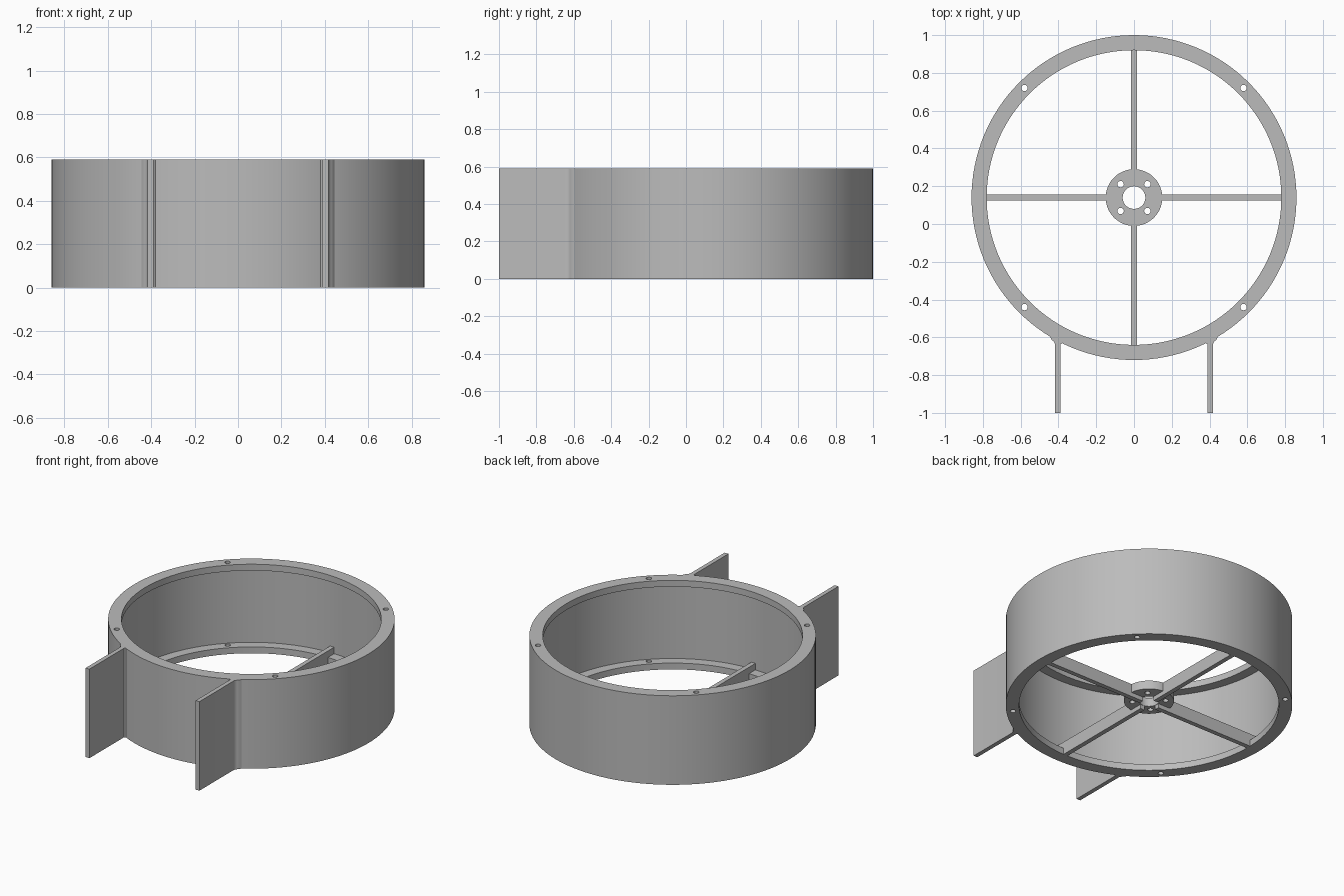
import bpy, bmesh, math
from mathutils import Matrix, Vector

if "Cube" in bpy.data.objects:
    bpy.data.objects.remove(bpy.data.objects["Cube"], do_unlink=True)

CY = 0.14            # ring axis in y
H = 0.59             # ring height
R_OUT, R_WALL, R_LIP = 0.86, 0.845, 0.78
LIP = 0.042          # flange thickness
SPOKE_TOP = 0.085
FIN_X, FIN_HALF = 0.403, 0.014

grey = bpy.data.materials.new("plain_grey")
grey.use_nodes = True
grey.diffuse_color = (0.5, 0.5, 0.5, 1)
grey.node_tree.nodes["Principled BSDF"].inputs["Base Color"].default_value = (0.5, 0.5, 0.5, 1)


def finish(name, bm):
    """Turn a bmesh into a named, coloured object."""
    bmesh.ops.recalc_face_normals(bm, faces=bm.faces)
    mesh = bpy.data.meshes.new(name)
    bm.to_mesh(mesh)
    bm.free()
    mesh.materials.append(grey)
    obj = bpy.data.objects.new(name, mesh)
    bpy.context.collection.objects.link(obj)
    return obj


def lathe(name, profile, steps=128):
    """Revolve a closed (radius, z) profile around the ring axis."""
    bm = bmesh.new()
    verts = [bm.verts.new((r, CY, z)) for r, z in profile]
    edges = [bm.edges.new((v, verts[i - 1])) for i, v in enumerate(verts)]
    bmesh.ops.spin(bm, geom=verts + edges, cent=(0, CY, 0), axis=(0, 0, 1),
                   angle=math.tau, steps=steps, use_merge=True)
    bmesh.ops.remove_doubles(bm, verts=bm.verts, dist=1e-5)
    return finish(name, bm)


def prism(name, points, offset):
    """Extrude a flat outline of 3D points along an offset."""
    bm = bmesh.new()
    face = bm.faces.new([bm.verts.new(p) for p in points])
    grown = bmesh.ops.extrude_face_region(bm, geom=[face], use_keep_orig=True)
    moved = [g for g in grown["geom"] if isinstance(g, bmesh.types.BMVert)]
    bmesh.ops.translate(bm, verts=moved, vec=offset)
    return finish(name, bm)


def drill(obj, reach, radius):
    """Cut four vertical holes on the diagonals."""
    bm = bmesh.new()
    for sx in (-1, 1):
        for sy in (-1, 1):
            place = Matrix.Translation((sx * reach, CY + sy * reach, H / 2))
            bmesh.ops.create_cone(bm, cap_ends=True, segments=20, radius1=radius,
                                  radius2=radius, depth=H + 0.2, matrix=place)
    cutter = finish(obj.name + "_hole_cutter", bm)
    cutter.hide_render = True
    mod = obj.modifiers.new("holes", "BOOLEAN")
    mod.operation, mod.solver, mod.object = "DIFFERENCE", "EXACT", cutter
    bpy.context.view_layer.objects.active = obj
    bpy.ops.object.modifier_apply(modifier=mod.name)
    bpy.data.objects.remove(cutter, do_unlink=True)


def smooth(obj):
    bpy.ops.object.select_all(action="DESELECT")
    obj.select_set(True)
    bpy.context.view_layer.objects.active = obj
    bpy.ops.object.shade_smooth_by_angle(angle=math.radians(30))


# Thin drum wall with an inward flange at the top and the bottom
ring = lathe("drum_ring", [(R_OUT, 0), (R_OUT, H), (R_LIP, H), (R_LIP, H - LIP),
                           (R_WALL, H - LIP), (R_WALL, LIP), (R_LIP, LIP), (R_LIP, 0)])
drill(ring, 0.58, 0.017)
smooth(ring)

# Hub disc with a centre bore and four screw holes
hub = lathe("hub", [(0.15, 0.028), (0.15, SPOKE_TOP), (0.06, SPOKE_TOP), (0.06, 0.028)], 64)
drill(hub, 0.071, 0.017)
smooth(hub)

# Four spokes that step over the lower flange to meet the wall
outline = [(0.061, 0), (R_LIP, 0), (R_LIP, LIP), (R_WALL, LIP),
           (R_WALL, SPOKE_TOP), (0.061, SPOKE_TOP)]
for i, side in enumerate(("left", "back", "right", "front")):
    turn = Matrix.Translation((0, CY, 0)) @ Matrix.Rotation(i * math.pi / 2, 4, "Z")
    points = [turn @ Vector((r, -0.015, z)) for r, z in outline]
    prism(side + "_spoke", points, turn.to_3x3() @ Vector((0, 0.03, 0)))


def ring_y(x):
    """Front surface of the drum, slightly inside the wall."""
    return CY - math.sqrt((R_OUT - 0.004) ** 2 - x * x)


# Two mounting fins with a rounded outer root
inner, outer = FIN_X - FIN_HALF, FIN_X + FIN_HALF
root = [(outer + 0.035 * (1 - math.cos(a)), -0.645 + 0.035 * math.sin(a))
        for a in (math.radians(d) for d in range(0, 61, 12))]
fin = [(inner, -1), (outer, -1)] + root
fin += [(outer + 0.03, ring_y(outer + 0.03)), (inner - 0.012, ring_y(inner - 0.012)),
        (inner, ring_y(inner) - 0.015)]
for sx, side in ((1, "left"), (-1, "right")):
    smooth(prism(side + "_fin", [(sx * x, y, 0) for x, y in fin], (0, 0, H)))
